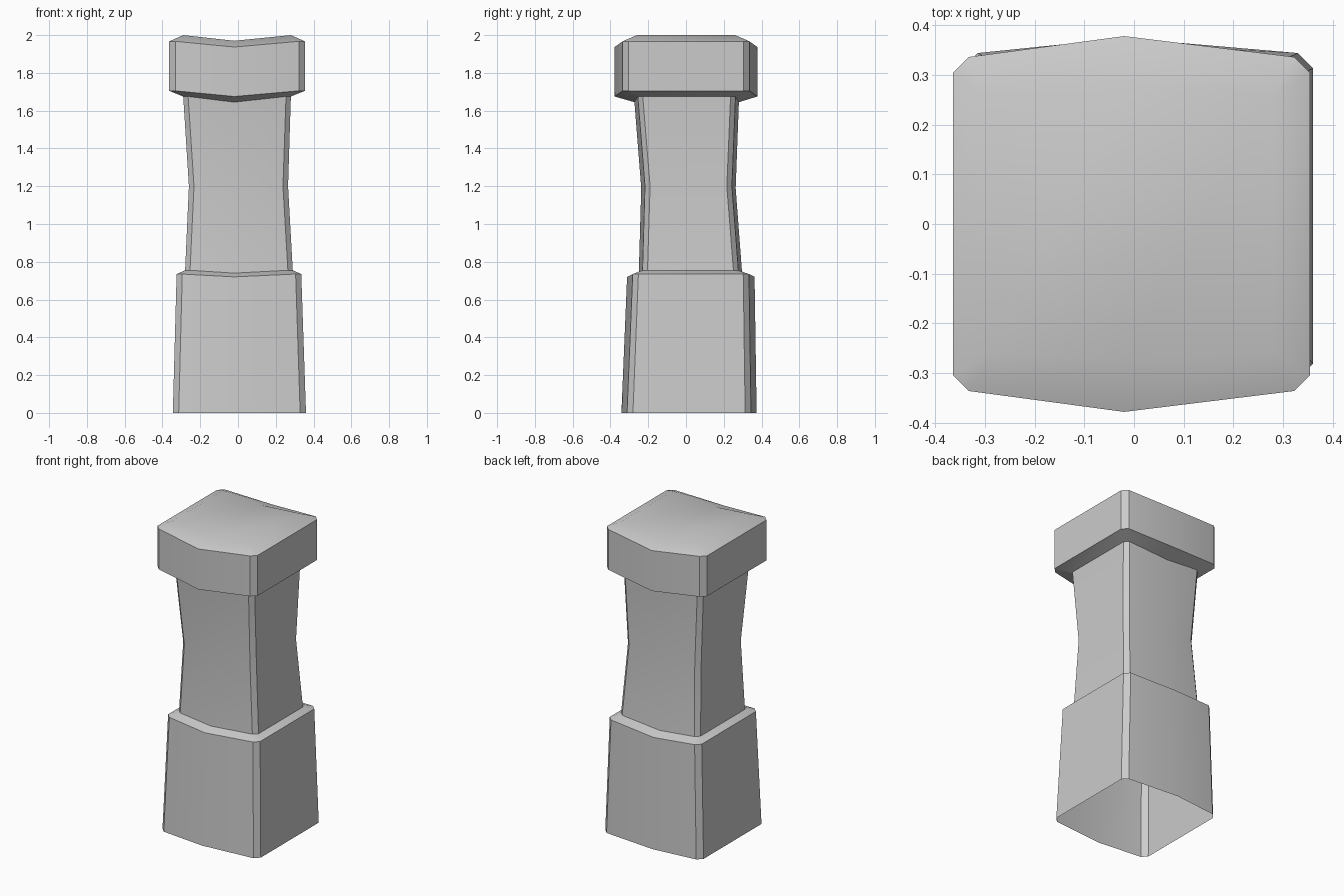
import bpy
import bmesh
from math import radians

default = bpy.data.objects.get("Cube")
if default:
    bpy.data.objects.remove(default, do_unlink=True)

# Plain grey stone
stone = bpy.data.materials.new("grey stone")
stone.use_nodes = True
grey = (0.6, 0.6, 0.6, 1)
stone.diffuse_color = grey
stone.node_tree.nodes["Principled BSDF"].inputs["Base Color"].default_value = grey

MID_X = -0.02


def ring(bm, z, dip, x0, x1, y0, y1, bow, cut):
    """Chamfered rectangle whose front and back bow outwards, with a dip at the middle."""
    outline = [
        (x0 + cut, y0, z), (MID_X, y0 - bow, z - dip), (x1 - cut, y0, z),
        (x1, y0 + cut, z), (x1, y1 - cut, z),
        (x1 - cut, y1, z), (MID_X, y1 + bow, z - dip), (x0 + cut, y1, z),
        (x0, y1 - cut, z), (x0, y0 + cut, z),
    ]
    return [bm.verts.new(p) for p in outline]


def shell(name, sections, capped=False):
    """Loft the sections from bottom to top into an open shell."""
    bm = bmesh.new()
    rings = [ring(bm, *s) for s in sections]
    for low, high in zip(rings, rings[1:]):
        for i in range(len(low)):
            j = (i + 1) % len(low)
            bm.faces.new((low[i], low[j], high[j], high[i]))
    if capped:
        # Two panels meeting in a shallow valley
        top = rings[-1]
        bm.faces.new(top[1:7])
        bm.faces.new(top[6:] + top[:2])
    bmesh.ops.remove_doubles(bm, verts=bm.verts, dist=0.0005)
    mesh = bpy.data.meshes.new(name)
    bm.to_mesh(mesh)
    bm.free()
    mesh.materials.append(stone)
    obj = bpy.data.objects.new(name, mesh)
    bpy.context.collection.objects.link(obj)
    bpy.ops.object.select_all(action='DESELECT')
    obj.select_set(True)
    bpy.context.view_layer.objects.active = obj
    bpy.ops.object.shade_smooth_by_angle(angle=radians(28))
    return obj


# Whole post in one open-bottomed shell: base, ledge, waisted shaft, cap
shell("stone_post", [
    (0.0, 0.0, -0.345, 0.36, -0.312, 0.344, 0.03, 0.031),      # foot
    (0.735, 0.015, -0.325, 0.335, -0.282, 0.333, 0.03, 0.03),  # base shoulder
    (0.755, 0.015, -0.28, 0.29, -0.23, 0.277, 0.02, 0.026),    # shaft foot
    (1.2, 0.01, -0.26, 0.265, -0.217, 0.243, 0.02, 0.027),     # waist
    (1.675, 0.03, -0.29, 0.28, -0.255, 0.262, 0.018, 0.026),   # shaft top
    (1.705, 0.03, -0.364, 0.354, -0.336, 0.336, 0.042, 0.032), # cap lower rim
    (1.967, 0.03, -0.364, 0.354, -0.336, 0.336, 0.042, 0.032), # cap upper rim
    (2.0, 0.03, -0.29, 0.28, -0.26, 0.26, 0.016, 0.0),         # cap top
], capped=True)
